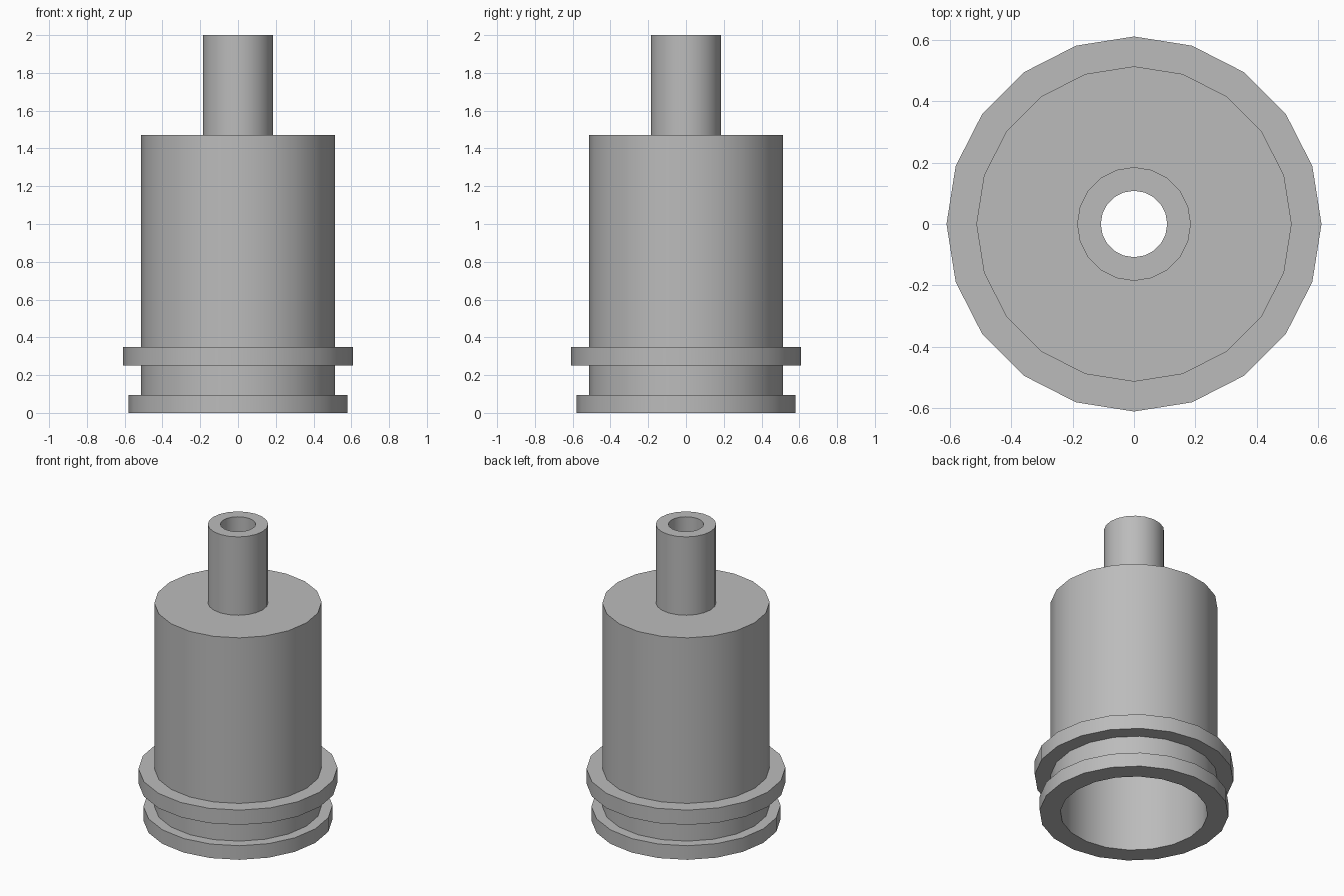
import bpy, bmesh, math

if "Cube" in bpy.data.objects:
    bpy.data.objects.remove(bpy.data.objects["Cube"], do_unlink=True)

SIDES = 20

grey = bpy.data.materials.new("plain grey")
grey.use_nodes = True
colour = (0.50, 0.50, 0.50, 1)
grey.diffuse_color = colour
grey.node_tree.nodes["Principled BSDF"].inputs["Base Color"].default_value = colour


def lathe(name, profile):
    """Revolve a closed (radius, height) loop around z."""
    bm = bmesh.new()
    rings = []
    for i in range(SIDES):
        a = 2 * math.pi * i / SIDES
        rings.append([bm.verts.new((r * math.cos(a), r * math.sin(a), z))
                      for r, z in profile])
    n = len(profile)
    for i in range(SIDES):
        here, there = rings[i], rings[(i + 1) % SIDES]
        for j in range(n):
            k = (j + 1) % n
            bm.faces.new((here[j], there[j], there[k], here[k]))
    bmesh.ops.recalc_face_normals(bm, faces=bm.faces)
    mesh = bpy.data.meshes.new(name)
    bm.to_mesh(mesh)
    bm.free()
    mesh.materials.append(grey)
    obj = bpy.data.objects.new(name, mesh)
    bpy.context.collection.objects.link(obj)
    bpy.ops.object.select_all(action='DESELECT')
    obj.select_set(True)
    bpy.context.view_layer.objects.active = obj
    bpy.ops.object.shade_smooth_by_angle(angle=math.radians(30))
    return obj


# Radii and heights of the features
body, bore, tube, hole = 0.513, 0.452, 0.185, 0.108
base_flange, collar = 0.58, 0.61
shoulder, ceiling = 1.47, 1.41

# Hollow housing: base flange, groove, collar, body, and open outlet tube
lathe("hollow_housing", [
    (bore, 0), (base_flange, 0), (base_flange, 0.095), (body, 0.095),
    (body, 0.25), (collar, 0.25), (collar, 0.35), (body, 0.35),
    (body, shoulder), (tube, shoulder), (tube, 2), (hole, 2),
    (hole, ceiling), (bore, ceiling),
])
